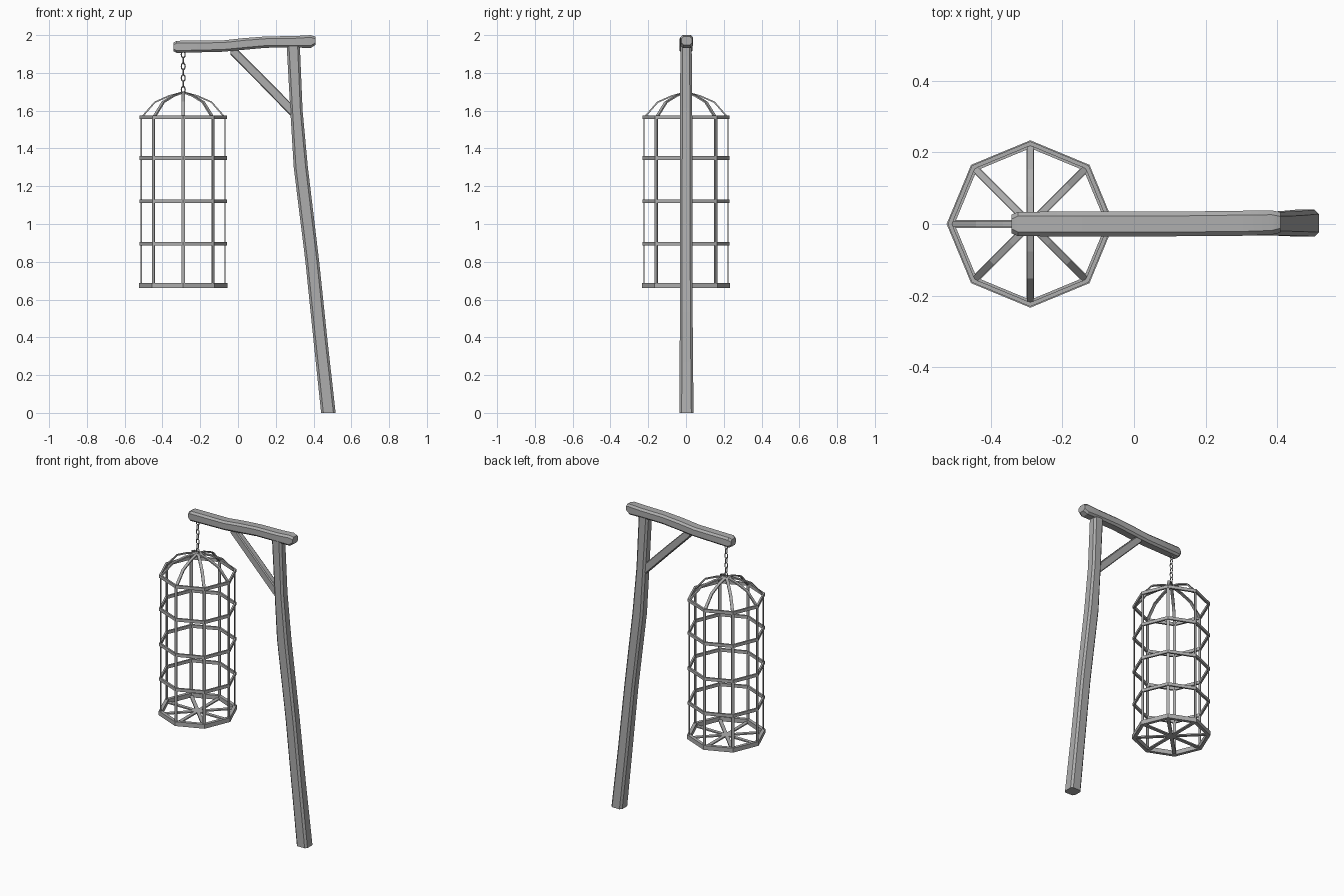
import bpy, bmesh, math
from mathutils import Vector

cube = bpy.data.objects.get("Cube")
if cube:
    bpy.data.objects.remove(cube, do_unlink=True)

grey = bpy.data.materials.new("plain_grey")
grey.use_nodes = True
tone = (0.42, 0.42, 0.42, 1)
grey.diffuse_color = tone
grey.node_tree.nodes["Principled BSDF"].inputs["Base Color"].default_value = tone

CAGE_X = -0.29
SIDES = 8


def loft(bm, rings, closed=False):
    """Skin a row of equal point rings; cap the ends unless it closes."""
    rows = [[bm.verts.new(p) for p in ring] for ring in rings]
    pairs = list(zip(rows, rows[1:]))
    if closed:
        pairs.append((rows[-1], rows[0]))
    else:
        bm.faces.new(rows[0])
        bm.faces.new(rows[-1])
    n = len(rows[0])
    for a, b in pairs:
        for i in range(n):
            j = (i + 1) % n
            bm.faces.new((a[i], a[j], b[j], b[i]))


def finish(bm, name, smooth=False):
    bmesh.ops.recalc_face_normals(bm, faces=bm.faces)
    mesh = bpy.data.meshes.new(name)
    bm.to_mesh(mesh)
    bm.free()
    mesh.materials.append(grey)
    obj = bpy.data.objects.new(name, mesh)
    bpy.context.collection.objects.link(obj)
    if smooth:
        bpy.ops.object.select_all(action='DESELECT')
        obj.select_set(True)
        bpy.context.view_layer.objects.active = obj
        bpy.ops.object.shade_smooth_by_angle(angle=math.radians(30))
    return obj


def timber(name, stations, axis, chamfer=0.012):
    """Hewn timber; stations are (along, low, high, y_low, y_high)."""
    rings = []
    for along, lo, hi, y0, y1 in stations:
        c = chamfer
        outline = [(lo + c, y0), (hi - c, y0), (hi, y0 + c), (hi, y1 - c),
                   (hi - c, y1), (lo + c, y1), (lo, y1 - c), (lo, y0 + c)]
        rings.append([(u, y, along) if axis == 'Z' else (along, y, u) for u, y in outline])
    bm = bmesh.new()
    loft(bm, rings)
    return finish(bm, name, smooth=True)


def radial_strips(name, path, width, thick):
    """Flat strip along an (r, z) path, repeated around the cage axis."""
    pts = [Vector(p) for p in path]
    bm = bmesh.new()
    for k in range(SIDES):
        a = math.tau * k / SIDES
        out = Vector((math.cos(a), math.sin(a), 0))
        side = Vector((-out.y, out.x, 0)) * width / 2
        rings = []
        for i, p in enumerate(pts):
            d = (pts[min(i + 1, len(pts) - 1)] - pts[max(i - 1, 0)]).normalized()
            nrm = (out * d.y - Vector((0, 0, d.x))) * thick / 2
            c = Vector((CAGE_X, 0, p.y)) + out * p.x
            rings.append([c + side + nrm, c - side + nrm, c - side - nrm, c + side - nrm])
        loft(bm, rings)
    return finish(bm, name)


def hoop(name, z, height, r_out, r_in):
    """Octagonal band."""
    rings = []
    for k in range(SIDES):
        a = math.tau * k / SIDES
        rings.append([(CAGE_X + r * math.cos(a), r * math.sin(a), z + h)
                      for r, h in ((r_in, -height / 2), (r_out, -height / 2),
                                   (r_out, height / 2), (r_in, height / 2))])
    bm = bmesh.new()
    loft(bm, rings, closed=True)
    return finish(bm, name)


# Leaning post, wavy crossbeam and diagonal brace
timber("post", [(0, 0.44, 0.517, -0.035, 0.04),
                (0.4, 0.398, 0.472, -0.033, 0.036),
                (0.8, 0.357, 0.43, -0.032, 0.034),
                (1.3, 0.295, 0.37, -0.032, 0.034),
                (1.6, 0.277, 0.342, -0.031, 0.033),
                (1.955, 0.257, 0.327, -0.03, 0.03)], 'Z')
timber("crossbeam", [(-0.342, 1.915, 1.96, -0.026, 0.026),
                     (-0.325, 1.906, 1.97, -0.034, 0.034),
                     (-0.08, 1.912, 1.972, -0.035, 0.035),
                     (0.03, 1.922, 1.984, -0.035, 0.035),
                     (0.15, 1.933, 1.993, -0.034, 0.035),
                     (0.3, 1.934, 1.995, -0.033, 0.037),
                     (0.385, 1.932, 2.0, -0.03, 0.038),
                     (0.41, 1.948, 1.992, -0.024, 0.033)], 'X')
timber("brace", [(-0.04, 1.897, 1.962, -0.02, 0.02),
                 (0.12, 1.735, 1.803, -0.022, 0.022),
                 (0.31, 1.54, 1.61, -0.022, 0.022)], 'X', chamfer=0.007)

# Cage hoops
for i, z in enumerate((0.895, 1.12, 1.35, 1.565)):
    hoop(f"cage_hoop_{i + 1}", z, 0.02, 0.231, 0.219)
hoop("cage_base_ring", 0.674, 0.028, 0.234, 0.212)

# Cage bars, domed roof ribs and floor spokes
radial_strips("cage_bars", [(0.222, 0.67), (0.222, 1.565)], 0.018, 0.006)
radial_strips("roof_ribs", [(0.224, 1.56), (0.15, 1.645), (0.075, 1.678), (0, 1.698)],
              0.018, 0.008)
radial_strips("floor_spokes", [(0, 0.668), (0.222, 0.668)], 0.022, 0.008)

# Chain of oval links, alternately turned
LINKS = 7
for i in range(LINKS):
    bm = bmesh.new()
    turn = math.pi / 2 * (i % 2)
    zc = 1.897 - i * 0.031
    rings = []
    for k in range(10):
        a = math.tau * k / 10
        ring = []
        for m in range(4):
            b = math.tau * m / 4
            w = 0.01 + 0.0035 * math.cos(b)
            h = 0.018 + 0.0035 * math.cos(b)
            u, v = w * math.cos(a), 0.0035 * math.sin(b)
            ring.append((CAGE_X + u * math.cos(turn) - v * math.sin(turn),
                         u * math.sin(turn) + v * math.cos(turn),
                         zc + h * math.sin(a)))
        rings.append(ring)
    loft(bm, rings, closed=True)
    finish(bm, f"chain_link_{i + 1}", smooth=True)
